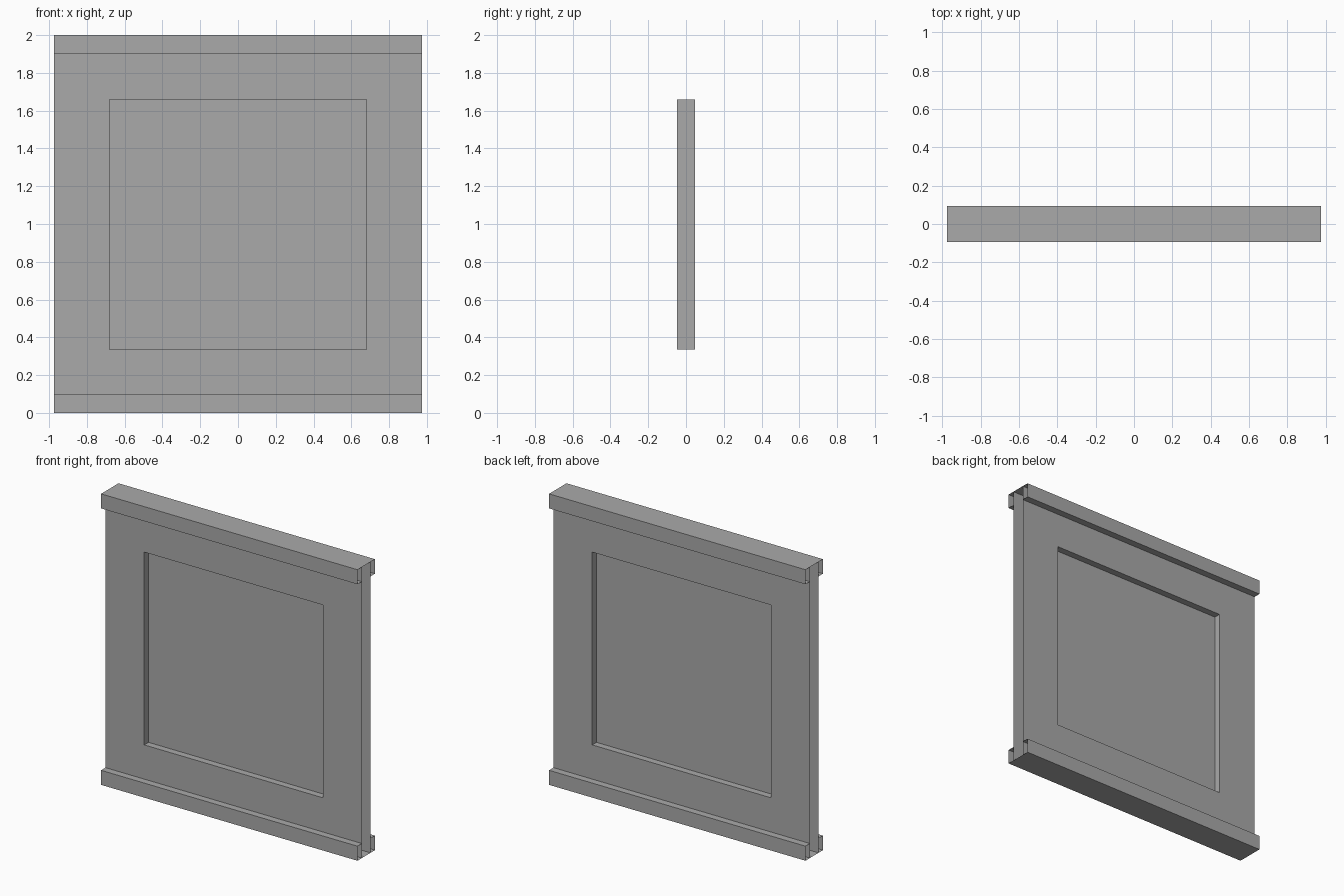
import bpy, bmesh

cube = bpy.data.objects.get("Cube")
if cube:
    bpy.data.objects.remove(cube, do_unlink=True)

HALF_X = 0.975               # half length of the panel
WALL_Y, RAIL_Y = 0.047, 0.095  # half thickness of the wall and of the rails
TOP, RAIL_H = 2.0, 0.1
WIN_X, WIN_LOW, WIN_HIGH = 0.68, 0.335, 1.66

grey = bpy.data.materials.new("plain_grey")
grey.use_nodes = True
grey.diffuse_color = (0.4, 0.4, 0.4, 1)
grey.node_tree.nodes["Principled BSDF"].inputs["Base Color"].default_value = (0.4, 0.4, 0.4, 1)


def make_object(name, quads):
    """Flat-shaded object from quads given as corner lists."""
    bm = bmesh.new()
    for quad in quads:
        bm.faces.new([bm.verts.new(p) for p in quad])
    bmesh.ops.remove_doubles(bm, verts=bm.verts, dist=0.0001)
    mesh = bpy.data.meshes.new(name)
    bm.to_mesh(mesh)
    bm.free()
    mesh.materials.append(grey)
    obj = bpy.data.objects.new(name, mesh)
    bpy.context.collection.objects.link(obj)
    return obj


def rect(x, low, high, y):
    """Upright rectangle, wound to face the side that y lies on."""
    s = -1 if y <= 0 else 1
    return [(s * x, y, low), (-s * x, y, low), (-s * x, y, high), (s * x, y, high)]


# Hollow wall with a framed opening on both sides, open at its ends
for side, label in ((-1, "front"), (1, "back")):
    y = side * WALL_Y
    outer = rect(HALF_X, 0.0, TOP, y)
    inner = rect(WIN_X, WIN_LOW, WIN_HIGH, y)
    pane = rect(WIN_X, WIN_LOW, WIN_HIGH, side * 0.0005)
    quads = []
    for i in range(4):
        j = (i + 1) % 4
        quads.append([outer[i], outer[j], inner[j], inner[i]])
        quads.append([inner[i], inner[j], pane[j], pane[i]])
    make_object(label + "_wall", quads)
    make_object(label + "_window_pane", [pane])

# Channel rails that wrap the wall's lower and upper edges, open at their ends
for name, outer_z, lip_z in (("bottom_rail", 0.0, RAIL_H), ("top_rail", TOP, TOP - RAIL_H)):
    profile = [(-WALL_Y, lip_z), (-RAIL_Y, lip_z), (-RAIL_Y, outer_z),
               (RAIL_Y, outer_z), (RAIL_Y, lip_z), (WALL_Y, lip_z)]
    if outer_z == TOP:
        profile.reverse()
    make_object(name, [[(HALF_X, *a), (-HALF_X, *a), (-HALF_X, *b), (HALF_X, *b)]
                       for a, b in zip(profile, profile[1:])])
